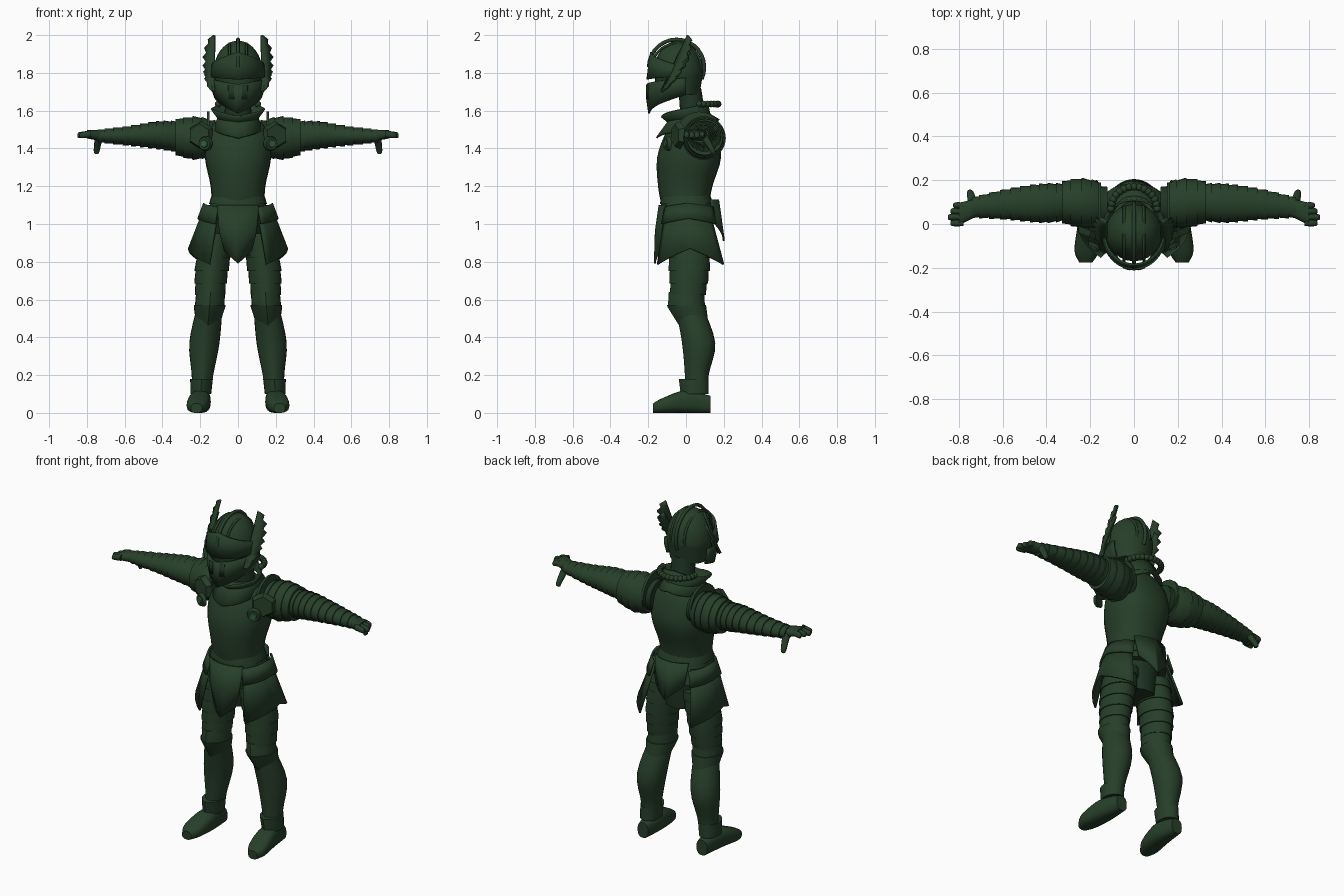
import bpy
import bmesh
from math import sin, cos, pi, radians
from mathutils import Vector, Matrix

default_cube = bpy.data.objects.get("Cube")
if default_cube:
    bpy.data.objects.remove(default_cube, do_unlink=True)


def make_material(name, colour):
    material = bpy.data.materials.new(name)
    material.use_nodes = True
    material.diffuse_color = (*colour, 1)
    shader = material.node_tree.nodes["Principled BSDF"]
    shader.inputs["Base Color"].default_value = (*colour, 1)
    shader.inputs["Roughness"].default_value = 0.7
    return material


ARMOUR = make_material("dark green armour", (0.02, 0.05, 0.022))
MAIL = make_material("deep green mail", (0.014, 0.036, 0.017))
ENAMEL = make_material("bright green enamel", (0.03, 0.11, 0.045))


def finish(name, bm, material=ARMOUR, mirror=True, thickness=0):
    """Turn a bmesh into a shaded object with optional mirror and thickness."""
    bmesh.ops.recalc_face_normals(bm, faces=bm.faces[:])
    mesh = bpy.data.meshes.new(name)
    bm.to_mesh(mesh)
    bm.free()
    mesh.materials.append(material)
    mesh.shade_smooth()
    mesh.set_sharp_from_angle(angle=radians(35))
    part = bpy.data.objects.new(name, mesh)
    bpy.context.collection.objects.link(part)
    if mirror:
        part.modifiers.new("mirror", 'MIRROR').merge_threshold = 0.0005
    if thickness:
        solid = part.modifiers.new("thickness", 'SOLIDIFY')
        solid.thickness = thickness
        solid.offset = 0


def skin(bm, rings, closed):
    rows = [[bm.verts.new(point) for point in ring] for ring in rings]
    for low, high in zip(rows, rows[1:]):
        count = len(low)
        for i in range(count if closed else count - 1):
            j = (i + 1) % count
            bm.faces.new((low[i], low[j], high[j], high[i]))
    return rows


def blend(rings, position):
    """Smoothly interpolate between rings; position runs from zero to one."""
    last = len(rings) - 1
    i = min(int(position * last), last - 1)
    f = position * last - i
    before, start, end, after = (rings[max(0, min(last, k))] for k in range(i - 1, i + 3))
    result = []
    for a, b, c, d in zip(before, start, end, after):
        slope_in, slope_out = (c - a) / 2, (d - b) / 2
        bend = (slope_in * (1 - f) - slope_out * f) * f * (1 - f)
        result.append(b + (c - b) * f * f * (3 - 2 * f) + bend)
    return result


def loft(name, rings, axis='z', material=ARMOUR, mirror=True, power=2, keel=0, bands=0, flare=0.006):
    """Skin rings given as (position, two centre coordinates, two radii).

    Bands turn the skin into overlapping lames, each flared at its far end."""
    place = {'x': lambda t, a, b: (t, a, b), 'y': lambda t, a, b: (a, t, b),
             'z': lambda t, a, b: (a, b, t)}[axis]
    spans = (len(rings) - 1) * 4
    samples = [(k / spans, 0) for k in range(spans + 1)]
    if bands:
        samples = [((k + part) / bands, flare if part else 0)
                   for k in range(bands) for part in (0, 0.9, 1)]
    outlines = []
    sides = 24
    for position, extra in samples:
        t, a, b, radius_a, radius_b = blend(rings, position)
        outline = []
        for i in range(sides):
            c, s = cos(2 * pi * i / sides), sin(2 * pi * i / sides)
            u = abs(c) ** (2 / power) * (1 if c > 0 else -1)
            v = abs(s) ** (2 / power) * (1 if s > 0 else -1)
            ridge = keel * max(0, -s) ** 12
            outline.append(place(t, a + (radius_a + extra) * u, b + (radius_b + extra) * v - ridge))
        outlines.append(outline)
    bm = bmesh.new()
    rows = skin(bm, outlines, True)
    bm.faces.new(rows[0])
    bm.faces.new(rows[-1])
    finish(name, bm, material, mirror)


def sheet(name, rows, thickness=0.01, material=ARMOUR):
    bm = bmesh.new()
    skin(bm, rows, False)
    finish(name, bm, material, True, thickness)


def centre_point(u):
    return 1 - u


def two_corners(u):
    return abs(2 * u - 1)


def wrap(name, edges, start, end, shape=centre_point, thickness=0.01, material=ARMOUR):
    """Wrap a plate round the body, from one angle to another (zero is the front).

    Each edge is (centre y, radius x, radius y, height, drop of the point)."""
    steps = 12
    rows = []
    for centre, radius_x, radius_y, height, drop in edges:
        row = []
        for i in range(steps + 1):
            u = i / steps
            angle = radians(start + (end - start) * u)
            row.append((radius_x * sin(angle), centre - radius_y * cos(angle), height - drop * shape(u)))
        rows.append(row)
    sheet(name, rows, thickness, material)


def disc(name, centre, radius, depth, material=ARMOUR, sides=16):
    bm = bmesh.new()
    turn = Vector((0.4, -1, 0)).to_track_quat('Z', 'Y').to_matrix().to_4x4()
    bmesh.ops.create_cone(bm, cap_ends=True, segments=sides, radius1=radius, radius2=radius * 0.8,
                          depth=depth, matrix=Matrix.Translation(centre) @ turn)
    finish(name, bm, material)


def rod(name, points, radius):
    curve = bpy.data.curves.new(name, 'CURVE')
    curve.dimensions = '3D'
    curve.bevel_depth = radius
    curve.bevel_resolution = 2
    curve.use_fill_caps = True
    spline = curve.splines.new('POLY')
    spline.points.add(len(points) - 1)
    for point, position in zip(spline.points, points):
        point.co = (*position, 1)
    curve.materials.append(ARMOUR)
    bpy.context.collection.objects.link(bpy.data.objects.new(name, curve))


# Torso
loft("breastplate", [(1.09, 0, 0, .14, .12), (1.2, 0, 0, .145, .14), (1.35, 0, .02, .175, .165),
                     (1.48, 0, .03, .165, .13), (1.56, 0, .04, .1, .08)],
     mirror=False, power=2.3, keel=0.008)
loft("hips", [(.83, 0, .02, .1, .1), (1.1, 0, .01, .15, .13)], material=MAIL, mirror=False)
loft("waist_faulds", [(1.15, 0, 0, .14, .13), (1, 0, .01, .165, .145)], mirror=False, power=2.3, bands=3)

# Skirt plates
wrap("front_fauld", [(0, .17, .14, 1.1, 0), (0, .15, .16, .96, 0), (0, .11, .165, .86, .07)], 0, 40)
wrap("back_fauld", [(0, .17, .17, 1.13, 0), (0, .15, .2, 1, .09)], 180, 140)
wrap("tassets", [(.01, .175, .14, 1.09, 0), (.03, .26, .22, .87, .085)], 35, 140, two_corners)
wrap("tasset_upper_bands", [(.02, .18, .16, 1.11, .02), (.02, .21, .18, 1.03, .03)], 35, 140, two_corners)

# Legs
loft("thighs", [(.95, .11, .02, .09, .11), (.75, .14, .02, .085, .1), (.58, .15, .01, .07, .08)],
     keel=0.006, bands=6)
loft("knee_guards", [(.46, .16, .05, .06, .07), (.57, .15, .01, .078, .09), (.64, .145, .01, .07, .08)],
     keel=0.015, bands=2)
loft("greaves", [(.56, .15, .02, .068, .07), (.37, .178, .07, .08, .085), (.2, .188, .06, .057, .06),
                 (.1, .195, .06, .052, .06)], keel=0.006)
loft("ankle_guards", [(.1, .197, .05, .055, .07), (.18, .193, .045, .06, .075)], keel=0.008)
loft("boots", [(-.175, .22, .025, .03, .025), (-.12, .215, .04, .057, .04), (0, .2, .06, .056, .06),
               (.13, .196, .045, .035, .045)], axis='y', power=2.6)

# Arms
loft("upper_arms", [(.12, .08, 1.46, .09, .09), (.35, .1, 1.46, .08, .07)], axis='x', material=MAIL)
loft("pauldrons", [(.16, .09, 1.455, .1, .1), (.24, .095, 1.455, .11, .11), (.33, .1, 1.46, .09, .09)],
     axis='x', bands=4)
loft("pauldron_rims", [(.15, .07, 1.48, .12, .115), (.165, .07, 1.48, .12, .115)], axis='x')
loft("arm_lames", [(.3, .1, 1.46, .08, .08), (.42, .095, 1.47, .085, .07), (.58, .09, 1.467, .066, .048),
                   (.74, .075, 1.465, .042, .03)], axis='x', bands=11)
disc("shoulder_front_plates", (.2, -.045, 1.47), 0.075, 0.03, sides=6)
disc("armpit_medallion_rims", (.175, -.1, 1.425), 0.04, 0.02)
disc("armpit_medallions", (.179, -.111, 1.425), 0.022, 0.01, ENAMEL)

# Hands
loft("palms", [(.72, .075, 1.468, .04, .03), (.8, .045, 1.475, .052, .022)], axis='x', power=2.4)
for number in range(4):
    y = 0.004 + number * 0.027
    reach = 0.85 - 0.012 * abs(number - 1)
    loft(f"fingers_{number + 1}", [(.78, y, 1.477, .014, .018), (reach - .01, y, 1.47, .014, .016),
                                   (reach, y, 1.468, .007, .007)], axis='x')
loft("thumbs", [(1.47, .735, .09, .022, .025), (1.39, .748, .14, .016, .016), (1.37, .748, .14, .008, .008)])

# Neck and gorget
loft("neck", [(1.5, 0, .045, .075, .07), (1.72, 0, .02, .065, .06)], material=MAIL, mirror=False)
wrap("gorget", [(-.01, .14, .12, 1.65, .08), (.015, .105, .11, 1.58, .04), (.01, .13, .165, 1.55, .095)],
     0, 180)
beads = bmesh.new()
for step in range(8):
    angle = pi / 2 * step / 7
    spot = Vector((.105 * cos(angle), .07 + .1 * sin(angle), 1.635))
    bmesh.ops.create_icosphere(beads, subdivisions=2, radius=0.018, matrix=Matrix.Translation(spot))
finish("collar_beads", beads)

# Helmet
dome = []
for step in range(-4, 9):
    tilt = step * pi / 17
    reach = cos(tilt) if step > 0 else 1 + tilt / 5
    dome.append((1.8 + .17 * sin(tilt), 0, -.04, .13 * reach, .13 * reach))
loft("helmet_skull", dome, mirror=False)
wrap("helmet_brow", [(-.04, .135, .145, 1.84, -.07), (-.04, .145, .165, 1.78, .015)], 0, 90)
wrap("visor", [(0, .142, .203, 1.775, .035), (0, .14, .207, 1.73, .06), (0, .125, .195, 1.685, .1)], 0, 90)
wrap("visor_slots", [(0, .146, .21, 1.735, 0), (0, .145, .21, 1.66, 0)], 8, 20,
     thickness=0.008, material=MAIL)


def over_helmet(x, radius, height):
    """Arc from the brow over the top to the nape."""
    return [(x, -.05 - radius * cos(pi * k / 14), 1.83 + height * sin(pi * k / 14)) for k in range(17)]


rod("helmet_crest", over_helmet(0, .147, .147), 0.01)
rod("left_helmet_ridge", over_helmet(.045, .13, .125), 0.007)
rod("right_helmet_ridge", over_helmet(-.045, .13, .125), 0.007)


def wing(name, size, offset):
    """Swept fin with a ragged trailing edge."""
    teeth = 12
    leading, trailing = [], []
    for k in range(teeth + 1):
        f = k / teeth
        spread = size * sin(pi * f) ** 0.5 * (1 if k % 2 else 0.7) if k < teeth else 0
        x, y, z = offset + .125, .14 * f - .13, 1.7 + .3 * f * size
        leading.append((x, y, z))
        trailing.append((x + .06 * spread, y + .06 * spread, z + .02 * spread * (1 - f)))
    sheet(name, [leading, trailing], 0.014)


wing("helmet_wings", 1, 0)
wing("helmet_wing_inner_feathers", 0.75, 0.012)
